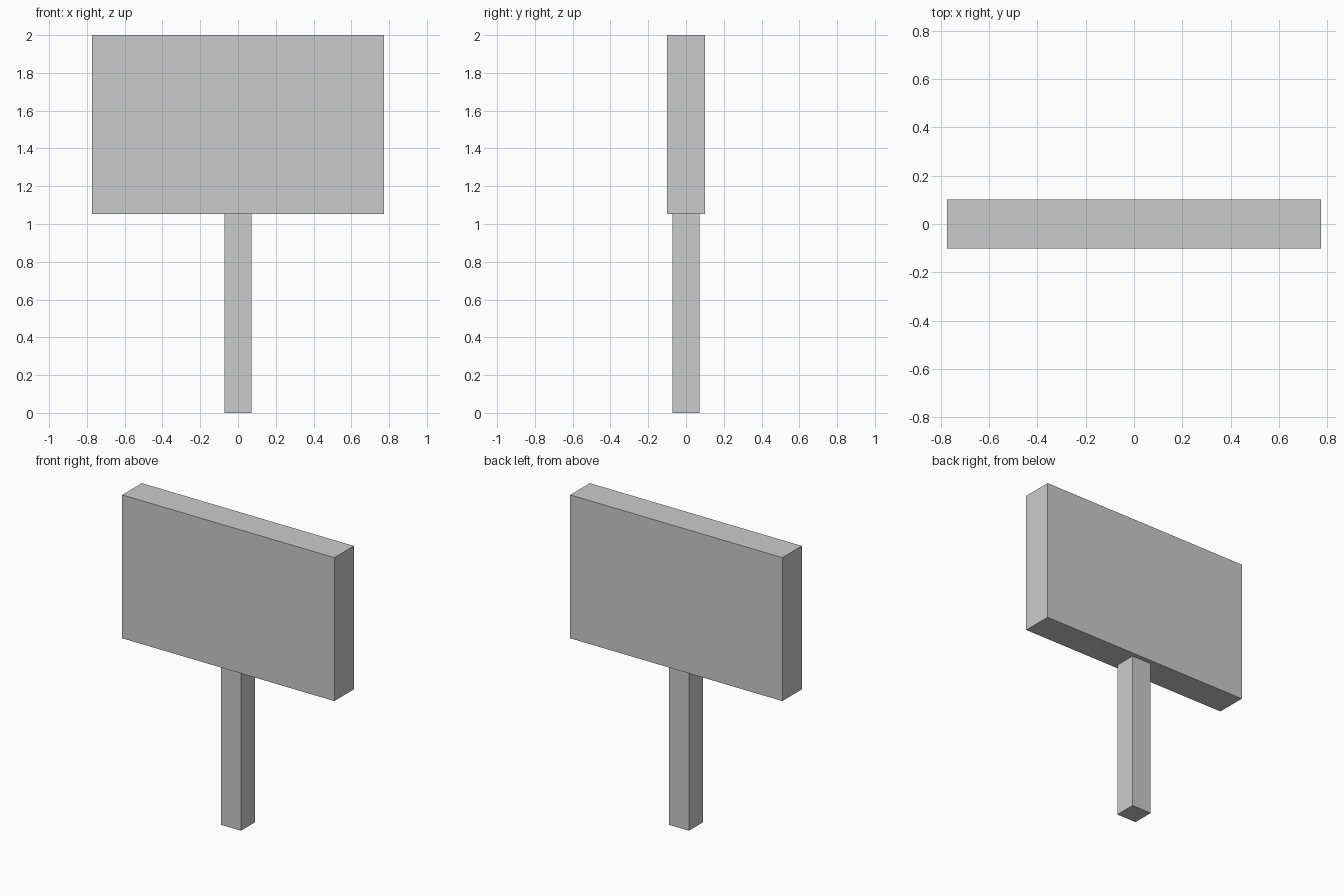
import bpy

if "Cube" in bpy.data.objects:
    bpy.data.objects.remove(bpy.data.objects["Cube"])


def box(name, width, depth, z0, z1):
    """Centred box spanning z0 to z1."""
    bpy.ops.mesh.primitive_cube_add(size=1, location=(0, 0, (z0 + z1) / 2))
    ob = bpy.context.object
    ob.name = name
    ob.scale = (width, depth, z1 - z0)
    bpy.ops.object.transform_apply(location=False, rotation=False, scale=True)
    return ob


BOARD_BOTTOM = 1.054

# Square post standing on the ground
box("post", 0.144, 0.144, 0.0, BOARD_BOTTOM)

# Thick rectangular sign board on top of the post
box("sign_board", 1.548, 0.203, BOARD_BOTTOM, 2.0)
